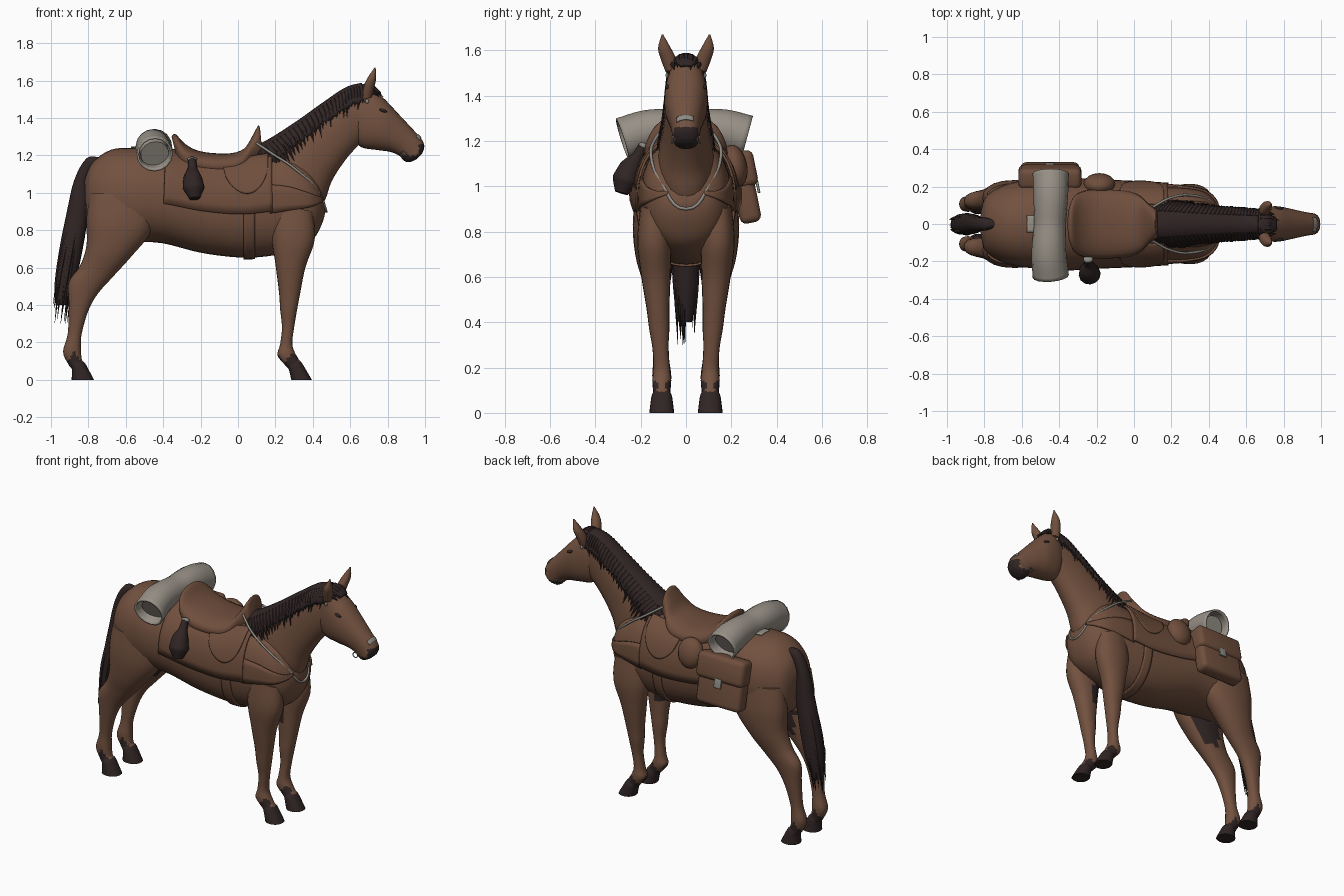
import bpy, bmesh, math, random
from mathutils import Vector

random.seed(4)
if "Cube" in bpy.data.objects:
    bpy.data.objects.remove(bpy.data.objects["Cube"])


def material(name, *rgb):
    m = bpy.data.materials.new(name)
    m.use_nodes = True
    m.diffuse_color = (*rgb, 1)
    m.node_tree.nodes["Principled BSDF"].inputs["Base Color"].default_value = (*rgb, 1)
    return m


COAT = material("brown_coat", .17, .083, .05)
HAIR = material("dark_hair", .03, .018, .018)
LEATHER = material("saddle_leather", .16, .077, .046)
CANVAS = material("grey_canvas", .31, .28, .24)
METAL = material("dull_metal", .27, .26, .23)


def finish(obj, mats, angle=50):
    for m in mats:
        obj.data.materials.append(m)
    bpy.ops.object.select_all(action="DESELECT")
    obj.select_set(True)
    bpy.context.view_layer.objects.active = obj
    bpy.ops.object.shade_smooth_by_angle(angle=math.radians(angle))
    return obj


def from_bmesh(name, bm, mats, angle=50):
    bmesh.ops.recalc_face_normals(bm, faces=bm.faces[:])
    mesh = bpy.data.meshes.new(name)
    bm.to_mesh(mesh)
    bm.free()
    obj = bpy.data.objects.new(name, mesh)
    bpy.context.collection.objects.link(obj)
    return finish(obj, mats, angle)


def section(rows, t):
    """Smoothly interpolated row: top x, top z, bottom x, bottom z, half width, centre y."""
    i = max(0, min(int(t), len(rows) - 2))
    f = t - i
    a, b, c, d = (rows[max(0, min(k, len(rows) - 1))] for k in range(i - 1, i + 3))
    return [q + .5 * f * (r - p + f * (2 * p - 5 * q + 4 * r - s + f * (3 * (q - r) + s - p)))
            for p, q, r, s in zip(a, b, c, d)]


def surface(rows, t, angle, offset=0, square=.9):
    """Point on a lofted form; angle 0 is its top line, positive turns to the left."""
    s = section(rows, t)
    top, low = Vector((s[0], 0, s[1])), Vector((s[2], 0, s[3]))
    mid, up = (top + low) / 2, (top - low) / 2
    c, n = math.cos(angle), math.sin(angle)
    p = mid + (up + up.normalized() * offset) * math.copysign(abs(c) ** square, c)
    p.y = math.copysign(abs(n) ** square, n) * (s[4] + offset) + (s[5] if len(s) > 5 else 0)
    return p


def grid(bm, points, closed):
    verts = [[bm.verts.new(p) for p in row] for row in points]
    n = len(verts[0])
    for a, b in zip(verts, verts[1:]):
        for j in range(n if closed else n - 1):
            k = (j + 1) % n
            bm.faces.new((a[j], a[k], b[k], b[j]))
    return verts


def loft(name, rows, mats, sides=24, steps=4, rule=None, angle=50):
    bm = bmesh.new()
    count = (len(rows) - 1) * steps
    v = grid(bm, [[surface(rows, i / steps, math.tau * j / sides) for j in range(sides)]
                  for i in range(count + 1)], True)
    bm.faces.new(v[0])
    bm.faces.new(v[-1])
    if rule:
        for f in bm.faces:
            f.material_index = int(rule(f.calc_center_median()))
    return from_bmesh(name, bm, mats, angle)


def patch(name, rows, t0, t1, span, mat, offset=.012, thick=.012, cols=24, across=24):
    """Sheet that follows a lofted form; span(u) gives the two edge angles in degrees."""
    bm = bmesh.new()
    points = []
    for i in range(cols + 1):
        u = i / cols
        a0, a1 = (math.radians(a) for a in span(u))
        points.append([surface(rows, t0 + (t1 - t0) * u, a0 + (a1 - a0) * j / across, offset)
                       for j in range(across + 1)])
    grid(bm, points, False)
    obj = from_bmesh(name, bm, [mat])
    mod = obj.modifiers.new("thickness", "SOLIDIFY")
    mod.thickness, mod.offset = thick, 0


def tube(name, points, radii, mat, caps=True, closed=False, res=3):
    cu = bpy.data.curves.new(name, "CURVE")
    cu.dimensions, cu.bevel_depth, cu.bevel_resolution = "3D", 1, res
    cu.use_fill_caps, cu.resolution_u = caps, 6
    sp = cu.splines.new("BEZIER")
    sp.bezier_points.add(len(points) - 1)
    sp.use_cyclic_u = closed
    for i, (b, p) in enumerate(zip(sp.bezier_points, points)):
        b.co, b.radius = p, radii[i] if isinstance(radii, list) else radii
        b.handle_left_type = b.handle_right_type = "AUTO"
    obj = bpy.data.objects.new(name, cu)
    bpy.context.collection.objects.link(obj)
    bpy.ops.object.select_all(action="DESELECT")
    obj.select_set(True)
    bpy.context.view_layer.objects.active = obj
    bpy.ops.object.convert(target="MESH")
    return finish(bpy.context.object, [mat])


def blob(name, loc, size, mat, rot=(0, 0, 0), box=0):
    """Ellipsoid, or a rounded box when box gives the bevel width."""
    bm = bmesh.new()
    if box:
        bmesh.ops.create_cube(bm, size=2)
    else:
        bmesh.ops.create_uvsphere(bm, u_segments=16, v_segments=10, radius=1)
    bmesh.ops.scale(bm, vec=size, verts=bm.verts)
    if box:
        bmesh.ops.bevel(bm, geom=bm.edges[:], offset=box, segments=3, affect="EDGES", profile=.5)
    obj = from_bmesh(name, bm, [mat])
    obj.location, obj.rotation_euler = loc, rot


# Barrel, neck and head
BODY = [(-.82, 1.07, -.815, .9, .07), (-.78, 1.16, -.8, .82, .15), (-.68, 1.23, -.7, .75, .21),
        (-.55, 1.24, -.56, .74, .235), (-.38, 1.22, -.4, .73, .233), (-.2, 1.2, -.2, .68, .222),
        (0, 1.19, 0, .655, .213), (.15, 1.21, .15, .66, .205), (.27, 1.21, .29, .69, .195),
        (.36, 1.16, .4, .75, .172), (.42, 1.08, .455, .85, .12), (.44, 1.03, .47, .93, .05)]
NECK = [(.08, 1.23, .36, .8, .13), (.18, 1.28, .46, .95, .125), (.32, 1.37, .5, 1.06, .105),
        (.46, 1.47, .57, 1.17, .09), (.58, 1.55, .64, 1.25, .08), (.67, 1.575, .7, 1.3, .07)]
HEAD = [(.63, 1.55, .6, 1.34, .06), (.7, 1.57, .65, 1.25, .086), (.78, 1.505, .74, 1.23, .095),
        (.86, 1.42, .81, 1.22, .082), (.93, 1.345, .86, 1.2, .068), (.98, 1.29, .89, 1.17, .06),
        (.996, 1.25, .92, 1.165, .055), (.985, 1.21, .955, 1.18, .03)]
loft("body", BODY, [COAT], 32)
loft("neck", NECK, [COAT])
loft("head", HEAD, [COAT, HAIR], 28, 6,
     lambda c: (c.x > .967 and c.z < 1.262) or (c.x > .87 and c.z < 1.2))
patch("nose_marking", HEAD, 4.55, 4.95, lambda u: (-38, 30), METAL, .002, .004, 4, 8)

# Legs with dark hooves and dark inner patches
FORE = [(.4, .9, .2, .94, .06), (.41, .75, .18, .77, .075), (.36, .6, .2, .62, .065),
        (.33, .45, .22, .46, .05), (.315, .37, .225, .38, .045), (.3, .28, .235, .28, .035),
        (.29, .2, .225, .19, .036), (.3, .155, .212, .13, .042), (.325, .11, .26, .07, .038),
        (.345, .085, .272, .055, .046), (.395, 0, .285, 0, .055)]
HIND = [(-.42, .98, -.79, 1, .08), (-.46, .8, -.81, .86, .095), (-.57, .66, -.81, .72, .085),
        (-.67, .55, -.845, .61, .062), (-.75, .46, -.905, .52, .05), (-.8, .37, -.905, .4, .042),
        (-.835, .25, -.91, .25, .035), (-.84, .18, -.935, .15, .042), (-.835, .11, -.905, .08, .038),
        (-.815, .085, -.888, .055, .046), (-.77, 0, -.89, 0, .055)]


def dark_leg(c):
    hoof = c.z < .12 + .025 * math.sin(70 * c.x)
    fore_patch = .56 < c.z < .74 and .18 < c.x < .27 and abs(c.y) < .1
    hind_patch = .6 < c.z < .76 and -.74 < c.x < -.5 and abs(c.y) < .085
    return hoof or fore_patch or hind_patch


for side, label in ((1, "left"), (-1, "right")):
    for part, rows in (("front", FORE), ("hind", HIND)):
        placed = [(*r, side * (.107 + .033 * min(1, max(0, r[1] - .2) / .5))) for r in rows]
        loft(f"{label}_{part}_leg", placed, [COAT, HAIR], 20, 5, dark_leg)

    # Ears, eyes, bit and bridle buckles
    ear = [(.715, 1.51, .665, 1.5, .025, side * .065), (.728, 1.56, .67, 1.56, .034, side * .077),
           (.738, 1.61, .69, 1.61, .028, side * .095), (.736, 1.67, .73, 1.67, .003, side * .104)]
    loft(f"{label}_ear", ear, [COAT], 12)
    blob(f"{label}_eye", (.775, side * .083, 1.44), (.022, .01, .008), HAIR, (0, .3, 0))
    ring = [(.885 + .016 * math.cos(a), side * .062, 1.205 + .016 * math.sin(a))
            for a in (0, 1.57, 3.14, 4.71)]
    tube(f"{label}_bit_ring", ring, .003, METAL, closed=True, res=1)
    blob(f"{label}_bridle_buckle", (.69, side * .084, 1.49), (.01, .006, .012), METAL)


# Mane with ragged locks, and a pointed forelock between the ears
def ragged(u):
    drop = 60 + 14 * u - 16 * random.random() * (1 if int(u * 72) % 2 else .2)
    return -drop, drop


patch("mane", NECK, .25, 4.9, ragged, HAIR, .008, .014, 72, 16)
for i in range(56):
    t, side = .3 + 4.6 * (i // 2) / 28, (1, -1)[i % 2]
    lock = [surface(NECK, t, side * math.radians(a), .006) for a in (25, 52, 70 + 14 * random.random())]
    lock[2].x -= .015
    lock[2].z -= .01
    tube("mane_lock", lock, [.014, .014, .001], HAIR, res=1)
patch("forelock", HEAD, .25, 1.75, lambda u: (-62 + 50 * u, 62 - 50 * u), HAIR, .008, .014, 12, 8)
for i in range(7):
    a = math.radians(-36 + 12 * i)
    path = [surface(HEAD, t, a * f, .006) for t, f in ((.7, 1.2), (1.2, 1), (1.65 + .35 * random.random(), .8))]
    tube("forelock_strand", path, [.014, .014, .001], HAIR, res=1)

# Tail with loose strands
TAIL = [(-.74, 1.19, -.76, 1.13, .025), (-.81, 1.185, -.79, 1.11, .035), (-.875, 1.07, -.805, 1.03, .04),
        (-.915, .9, -.8, .9, .05), (-.955, .7, -.83, .7, .058), (-.98, .52, -.87, .52, .05),
        (-.975, .4, -.91, .4, .025)]
loft("tail", TAIL, [HAIR], 16)
for i in range(28):
    a, r = random.random() * math.tau, .6 + .4 * random.random()
    x, y = r * math.cos(a), r * math.sin(a)
    end = (-.952 + .046 * x, .045 * y, .3 + .16 * random.random())
    tube("tail_strand", [(-.86 + .04 * x, .04 * y, .9), (-.91 + .05 * x, .056 * y, .64), end],
         [.012, .014, .001], HAIR, res=1)


# Saddle pad, flaps, girth, breast band and rump patch wrapped over the barrel
def at(x):
    return next(k / 50 for k in range(550) if section(BODY, k / 50)[0] >= x)


patch("saddle_pad", BODY, at(-.39), at(.18), lambda u: (-96, 96), LEATHER, .012)
patch("girth", BODY, at(.03), at(.09), lambda u: (85, 275), LEATHER, .004, .01, 4)
for side in (1, -1):
    patch("breast_band", BODY, at(.17), 10.6,
          lambda u: (side * (70 + 18 * u), side * (98 - 2 * u)), LEATHER, .006, .01, 16, 4)
    patch("saddle_flap", BODY, at(-.08), at(.16),
          lambda u: (25 * side, side * (46 + 32 * math.sqrt(max(0, 1 - (2 * u - 1) ** 2)))), LEATHER, .02)
patch("rump_patch", BODY, at(-.575), at(-.52), lambda u: (-9, 9), CANVAS, .004, .006, 4, 6)
SEAT = [(-.355, 1.3, -.31, 1.12, .11), (-.335, 1.315, -.29, 1.1, .155), (-.28, 1.26, -.24, 1.09, .178),
        (-.2, 1.222, -.17, 1.08, .185), (-.06, 1.21, -.05, 1.08, .178), (.03, 1.235, .02, 1.09, .155),
        (.08, 1.31, .07, 1.12, .11), (.108, 1.36, .11, 1.15, .085), (.118, 1.345, .135, 1.16, .07)]
loft("saddle_seat", SEAT, [LEATHER], angle=70)

# Rope around the base of the neck
half = [(.1, .09, 1.265), (.19, .138, 1.205), (.29, .155, 1.14), (.42, .11, 1.02)]
rope = half + [(.472, 0, .9)] + [(x, -y, z) for x, y, z in reversed(half)]
tube("neck_rope", rope, .007, METAL)

# Bedroll across the rump, hollow at its ends
roll = [(-.445, -.28, 1.207), (-.455, -.16, 1.245), (-.45, 0, 1.25), (-.445, .16, 1.247), (-.445, .27, 1.217)]
shell = tube("bedroll", roll, [.097, .093, .084, .093, .097], CANVAS, caps=False, res=6)
shell.modifiers.new("thickness", "SOLIDIFY").thickness = .012
core = [Vector(p) for p in roll]
core[0].y, core[-1].y = -.23, .22
tube("bedroll_core", core, .076, CANVAS, res=6)

# Water flask hanging on the right
flask = [(-.245, -.19, 1.18), (-.243, -.215, 1.13), (-.242, -.245, 1.08), (-.237, -.268, 1.025), (-.232, -.285, .97)]
tube("flask", flask, [.02, .026, .05, .059, .03], HAIR, res=4)
blob("flask_cap", (-.245, -.188, 1.178), (.026, .022, .014), METAL, (-.4, 0, 0))

# Saddlebag with flap and buckle, and a round pouch, on the left
blob("saddlebag", (-.45, .258, .993), (.158, .048, .157), LEATHER, (.2, 0, 0), .03)
blob("saddlebag_flap", (-.45, .252, 1.075), (.168, .056, .08), LEATHER, (.2, 0, 0), .03)
blob("saddlebag_buckle", (-.45, .317, 1.0), (.025, .006, .03), METAL, (.2, 0, 0), .004)
blob("pouch", (-.185, .215, 1.09), (.085, .055, .095), LEATHER, (.2, 0, 0))
